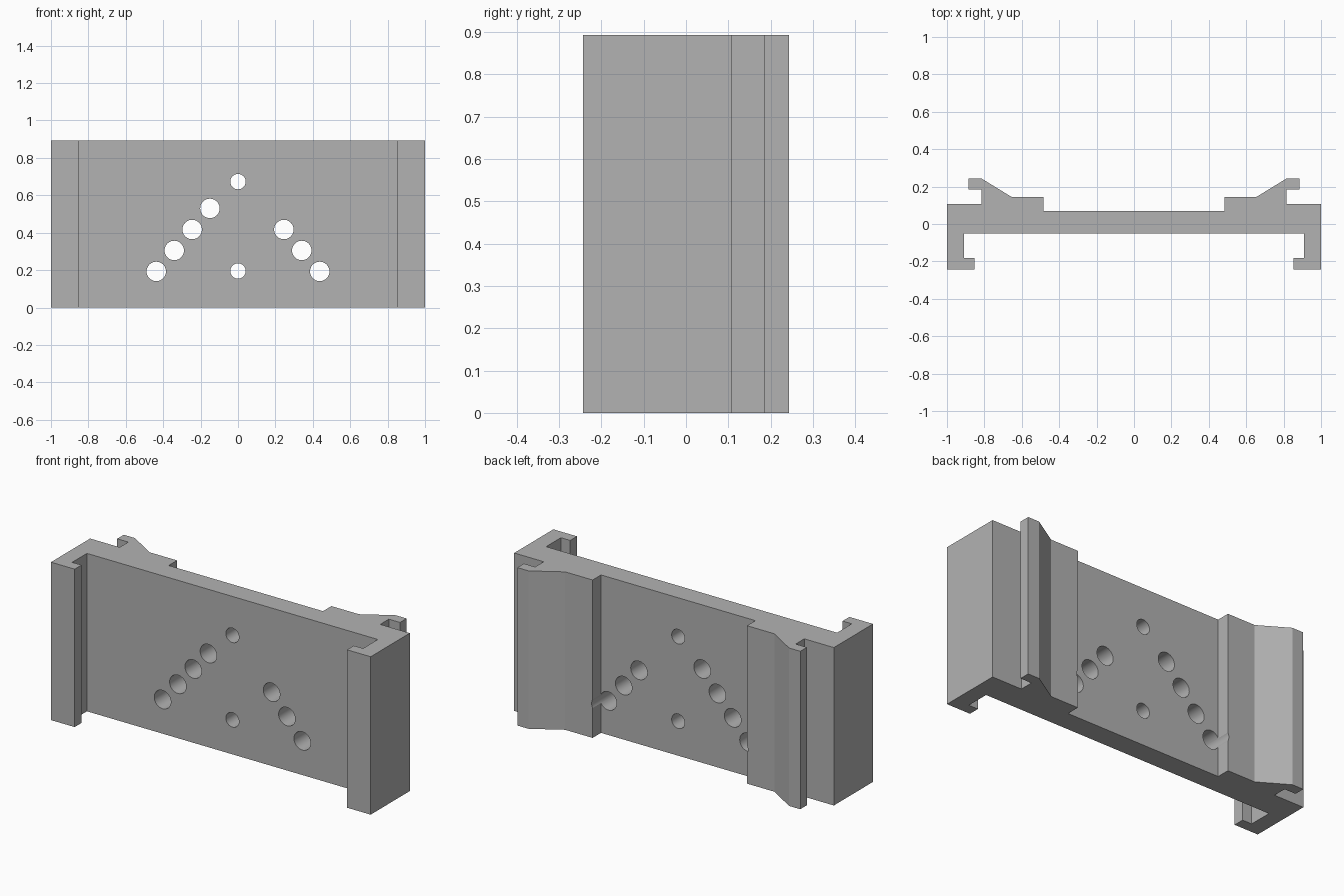
import bpy
import bmesh
from math import radians
from mathutils import Matrix

cube = bpy.data.objects.get("Cube")
if cube:
    bpy.data.objects.remove(cube)

HEIGHT = 0.893

grey = bpy.data.materials.new("plain_grey")
grey.use_nodes = True
colour = (0.448, 0.448, 0.448, 1)
grey.diffuse_color = colour
grey.node_tree.nodes["Principled BSDF"].inputs["Base Color"].default_value = colour


def make_object(name, bm):
    bmesh.ops.recalc_face_normals(bm, faces=bm.faces)
    mesh = bpy.data.meshes.new(name)
    bm.to_mesh(mesh)
    bm.free()
    mesh.materials.append(grey)
    obj = bpy.data.objects.new(name, mesh)
    bpy.context.collection.objects.link(obj)
    return obj


# Half cross-section of the bracket: rear web, rib, rear hook, side wall, front lip
half = [(0.483, 0.07), (0.483, 0.145), (0.655, 0.145), (0.815, 0.243),
        (0.885, 0.243), (0.885, 0.184), (0.815, 0.184), (0.815, 0.107),
        (1, 0.107), (1, -0.243), (0.852, -0.243), (0.852, -0.182),
        (0.91, -0.182), (0.91, -0.05)]
profile = half + [(-x, y) for x, y in reversed(half)]

# Extruded bracket body
bm = bmesh.new()
base = bm.faces.new([bm.verts.new((x, y, 0)) for x, y in profile])
top = bmesh.ops.extrude_face_region(bm, geom=[base])["geom"]
bmesh.ops.translate(bm, vec=(0, 0, HEIGHT),
                    verts=[v for v in top if isinstance(v, bmesh.types.BMVert)])
body = make_object("bracket_body", bm)

# Drilled holes: two small centre ones and slanted rows on both sides
small, large = 0.041, 0.052
holes = [(0, 0.673, small), (0, 0.195, small), (-0.15, 0.53, large)]
for i in range(3):
    for side in (-1, 1):
        holes.append((side * (0.437 - 0.096 * i), 0.193 + 0.112 * i, large))

bm = bmesh.new()
for x, z, radius in holes:
    bmesh.ops.create_cone(bm, cap_ends=True, segments=40, radius1=radius,
                          radius2=radius, depth=1,
                          matrix=Matrix.Translation((x, 0, z)) @ Matrix.Rotation(radians(90), 4, "X"))
cutter = make_object("hole_cutter", bm)
cutter.hide_render = True

cut = body.modifiers.new("holes", "BOOLEAN")
cut.operation = "DIFFERENCE"
cut.solver = "EXACT"
cut.object = cutter

bpy.ops.object.select_all(action="DESELECT")
body.select_set(True)
bpy.context.view_layer.objects.active = body
bpy.ops.object.modifier_apply(modifier=cut.name)
bpy.data.objects.remove(cutter)
bpy.ops.object.shade_smooth_by_angle(angle=radians(20))
